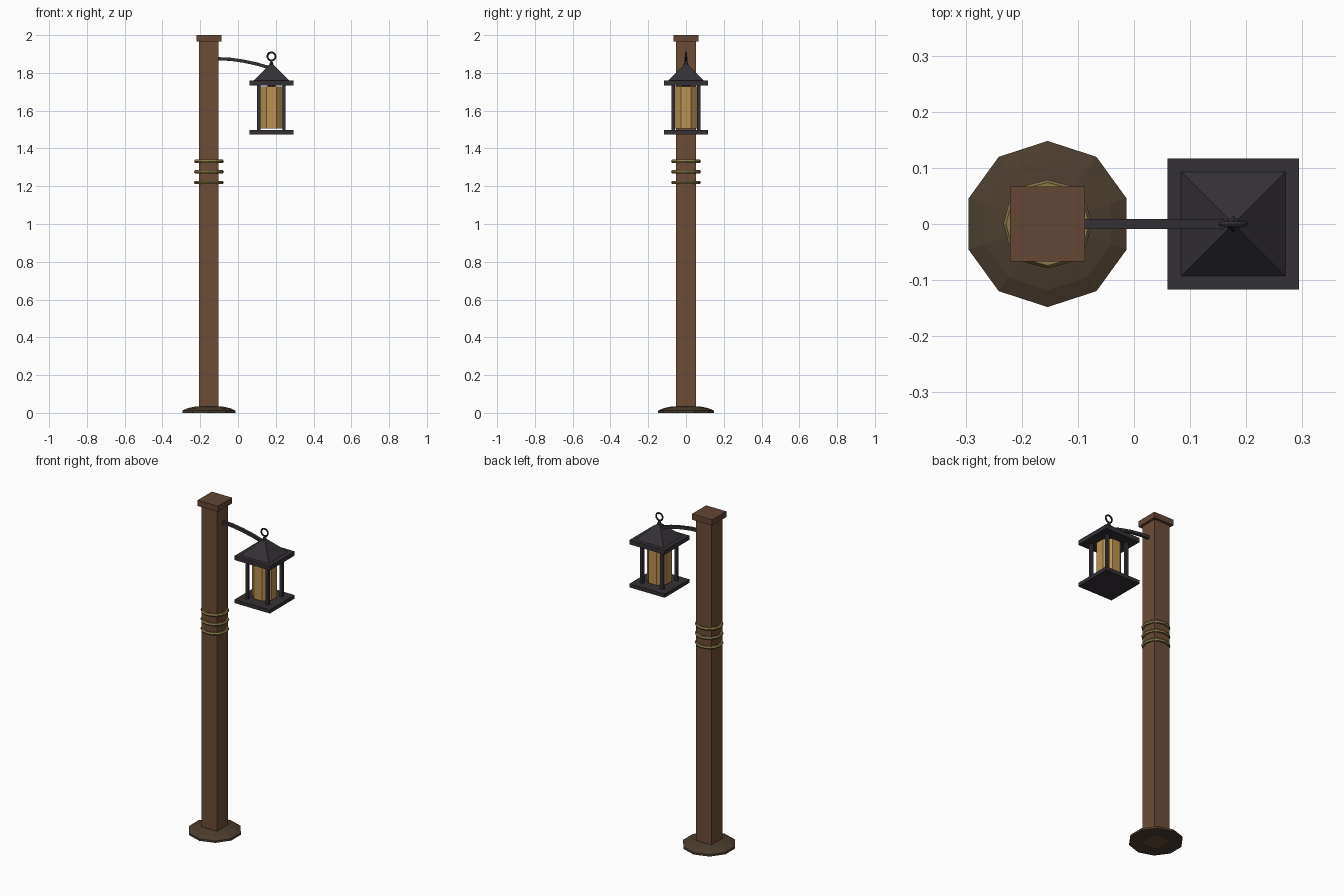
import bpy, bmesh, math
from mathutils import Vector

if "Cube" in bpy.data.objects:
    bpy.data.objects.remove(bpy.data.objects["Cube"])

PX, LX = -0.154, 0.177   # post and lantern centre lines


def material(name, rgb):
    m = bpy.data.materials.new(name)
    m.diffuse_color = (*rgb, 1)
    m.use_nodes = True
    m.node_tree.nodes["Principled BSDF"].inputs["Base Color"].default_value = m.diffuse_color
    return m


WOOD = material("wood", (0.15, 0.075, 0.038))
CAP = material("cap_wood", (0.125, 0.062, 0.036))
EARTH = material("earth", (0.07, 0.047, 0.028))
ROPE = material("rope", (0.25, 0.19, 0.07))
IRON = material("iron", (0.035, 0.031, 0.037))
GLASS = material("amber_glass", (0.50, 0.29, 0.085))


def finish(name, mat):
    ob = bpy.context.object
    ob.name = name
    ob.data.materials.append(mat)
    return ob


def box(name, x, y, half, z0, z1, mat):
    bpy.ops.mesh.primitive_cube_add(size=1, location=(x, y, (z0 + z1) / 2))
    ob = finish(name, mat)
    ob.scale = (2 * half, 2 * half, z1 - z0)
    return ob


def prism(name, x, sides, r0, r1, z0, z1, turn, mat):
    bpy.ops.mesh.primitive_cone_add(vertices=sides, radius1=r0, radius2=r1, depth=z1 - z0,
                                    location=(x, 0, (z0 + z1) / 2), rotation=(0, 0, turn))
    return finish(name, mat)


def ring(name, x, z, major, minor, sides, mat, tilt=0):
    bpy.ops.mesh.primitive_torus_add(major_radius=major, minor_radius=minor, major_segments=sides,
                                     minor_segments=6, location=(x, 0, z), rotation=(tilt, 0, 0))
    return finish(name, mat)


def lathe(name, x, profile, sides, mat):
    # stack of rings with closed ends
    bm = bmesh.new()
    rings = []
    for r, z in profile:
        angs = [math.pi / 2 + 2 * math.pi * i / sides for i in range(sides)]
        rings.append([bm.verts.new((x + r * math.cos(a), r * math.sin(a), z)) for a in angs])
    for a, b in zip(rings, rings[1:]):
        for i in range(sides):
            j = (i + 1) % sides
            bm.faces.new((a[i], a[j], b[j], b[i]))
    bm.faces.new(rings[0][::-1])
    bm.faces.new(rings[-1])
    me = bpy.data.meshes.new(name)
    bm.to_mesh(me)
    bm.free()
    me.materials.append(mat)
    bpy.context.collection.objects.link(bpy.data.objects.new(name, me))


# Ground mound, post and cap
lathe("base_mound", PX, [(0.148, 0), (0.148, 0.012), (0.118, 0.025), (0.07, 0.035)], 10, EARTH)
box("post", PX, 0, 0.052, 0.0, 1.97, WOOD)
box("post_cap", PX, 0, 0.067, 1.965, 2.0, CAP)

# Rope wraps
for i, z in enumerate((1.22, 1.276, 1.332)):
    ring(f"rope_wrap_{i + 1}", PX, z, 0.069, 0.01, 12, ROPE)

# Curved arm: a square section swept along a shallow arc
bm = bmesh.new()
pts = [Vector(p) for p in ((-0.11, 1.875), (-0.04, 1.872), (0.03, 1.862), (0.1, 1.847), (0.165, 1.828))]
h = 0.0085
loops = []
for i, p in enumerate(pts):
    t = (pts[min(i + 1, 4)] - pts[max(i - 1, 0)]).normalized()
    n = Vector((-t.y, t.x)) * h
    loops.append([bm.verts.new((p.x + s * n.x, y, p.y + s * n.y))
                  for s, y in ((1, -h), (1, h), (-1, h), (-1, -h))])
for a, b in zip(loops, loops[1:]):
    for i in range(4):
        j = (i + 1) % 4
        bm.faces.new((a[i], a[j], b[j], b[i]))
bm.faces.new(loops[0][::-1])
bm.faces.new(loops[-1])
bmesh.ops.recalc_face_normals(bm, faces=bm.faces)
mesh = bpy.data.meshes.new("arm")
bm.to_mesh(mesh)
bm.free()
mesh.materials.append(IRON)
bpy.context.collection.objects.link(bpy.data.objects.new("arm", mesh))

# Lantern plates, roof and hanging ring
box("lantern_floor", LX, 0, 0.117, 1.475, 1.497, IRON)
box("lantern_eave", LX, 0, 0.117, 1.734, 1.760, IRON)
prism("lantern_roof", LX, 4, 0.093 * math.sqrt(2), 0, 1.760, 1.855, math.pi / 4, IRON)
prism("roof_finial", LX, 6, 0.015, 0.006, 1.838, 1.864, 0, IRON)
ring("hanging_ring", LX, 1.887, 0.022, 0.005, 12, IRON, math.pi / 2)

# Corner bars
for sx in (-1, 1):
    for sy in (-1, 1):
        box(f"corner_bar_{'left' if sx < 0 else 'right'}_{'front' if sy < 0 else 'back'}",
            LX + sx * 0.067, sy * 0.067, 0.0085, 1.49, 1.74, IRON)

# Octagonal glass and its hanger
prism("glass", LX, 8, 0.069, 0.069, 1.505, 1.727, math.pi / 8, GLASS)
prism("glass_hanger", LX, 8, 0.023, 0.023, 1.722, 1.736, math.pi / 8, IRON)
